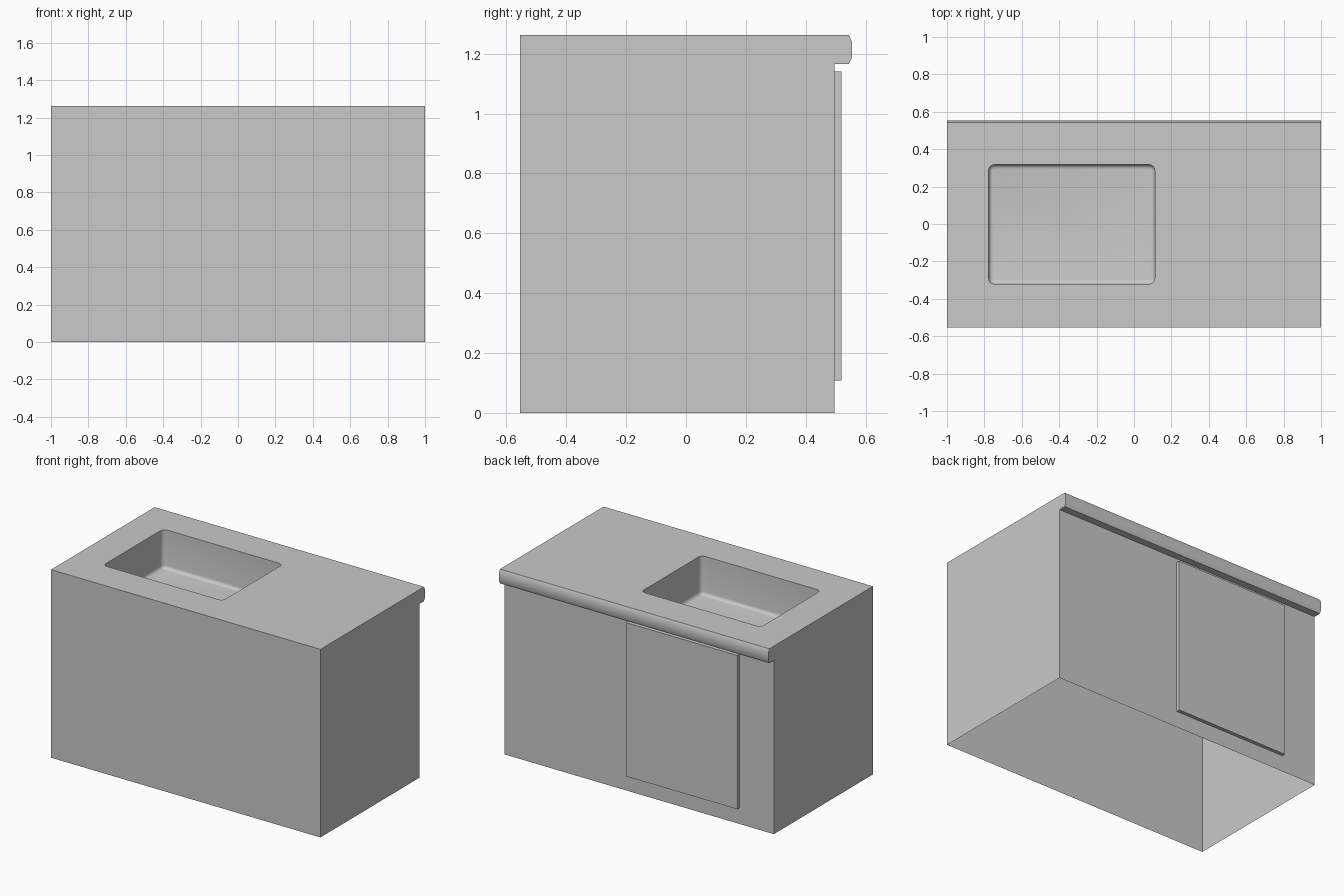
import bpy, bmesh, math
from mathutils import Vector

if "Cube" in bpy.data.objects:
    bpy.data.objects.remove(bpy.data.objects["Cube"], do_unlink=True)

# Single grey material
grey = bpy.data.materials.new("plain_grey")
grey.use_nodes = True
colour = (0.585, 0.585, 0.585, 1)
grey.diffuse_color = colour
grey.node_tree.nodes["Principled BSDF"].inputs["Base Color"].default_value = colour


def add_object(name, bm):
    bmesh.ops.recalc_face_normals(bm, faces=bm.faces)
    mesh = bpy.data.meshes.new(name)
    bm.to_mesh(mesh)
    bm.free()
    mesh.materials.append(grey)
    obj = bpy.data.objects.new(name, mesh)
    bpy.context.collection.objects.link(obj)
    return obj


def box(low, high):
    bm = bmesh.new()
    bmesh.ops.create_cube(bm, size=1)
    low, high = Vector(low), Vector(high)
    bmesh.ops.scale(bm, vec=high - low, verts=bm.verts)
    bmesh.ops.translate(bm, vec=(low + high) / 2, verts=bm.verts)
    return bm


# Counter body: side profile with a rounded nose, swept across the width
top, front, back = 1.262, -0.554, 0.496
profile = [(front, 0), (back, 0), (back, 1.166), (0.544, 1.166),
           (0.554, 1.187), (0.554, 1.24), (0.544, top), (front, top)]
bm = bmesh.new()
side = bm.faces.new([bm.verts.new((-1, y, z)) for y, z in profile])
swept = bmesh.ops.extrude_face_region(bm, geom=[side])["geom"]
bmesh.ops.translate(bm, vec=(2, 0, 0),
                    verts=[v for v in swept if isinstance(v, bmesh.types.BMVert)])
body = add_object("counter_body", bm)

# Basin cutter: rounded upright corners, then a filleted floor edge
depth = 0.26
bm = box((-0.777, -0.321, top - depth), (0.111, 0.317, top + 0.1))
upright = [e for e in bm.edges if abs(e.verts[0].co.z - e.verts[1].co.z) > 0.1]
bmesh.ops.bevel(bm, geom=upright, offset=0.03, segments=4, profile=0.5, affect="EDGES")
floor = [e for e in bm.edges if all(v.co.z < top - depth + 0.001 for v in e.verts)]
bmesh.ops.bevel(bm, geom=floor, offset=0.022, segments=4, profile=0.5, affect="EDGES")
cutter = add_object("basin_cutter", bm)
cutter.hide_render = True

cut = body.modifiers.new("basin", "BOOLEAN")
cut.object = cutter
cut.operation = "DIFFERENCE"
cut.solver = "EXACT"
bpy.context.view_layer.objects.active = body
body.select_set(True)
bpy.ops.object.modifier_apply(modifier=cut.name)
bpy.data.objects.remove(cutter, do_unlink=True)

# Open underside: the body is a hollow shell
bm = bmesh.new()
bm.from_mesh(body.data)
underside = [f for f in bm.faces if all(v.co.z < 0.001 for v in f.verts)]
bmesh.ops.delete(bm, geom=underside, context="FACES_ONLY")
bm.to_mesh(body.data)
bm.free()

# Smooth nose and basin fillets, with crisp outer edges
bpy.ops.object.select_all(action="DESELECT")
body.select_set(True)
bpy.ops.object.shade_smooth_by_angle(angle=math.radians(40))

# Cupboard door on the back
add_object("cupboard_door", box((-0.745, back, 0.108), (0.082, 0.52, 1.14)))
